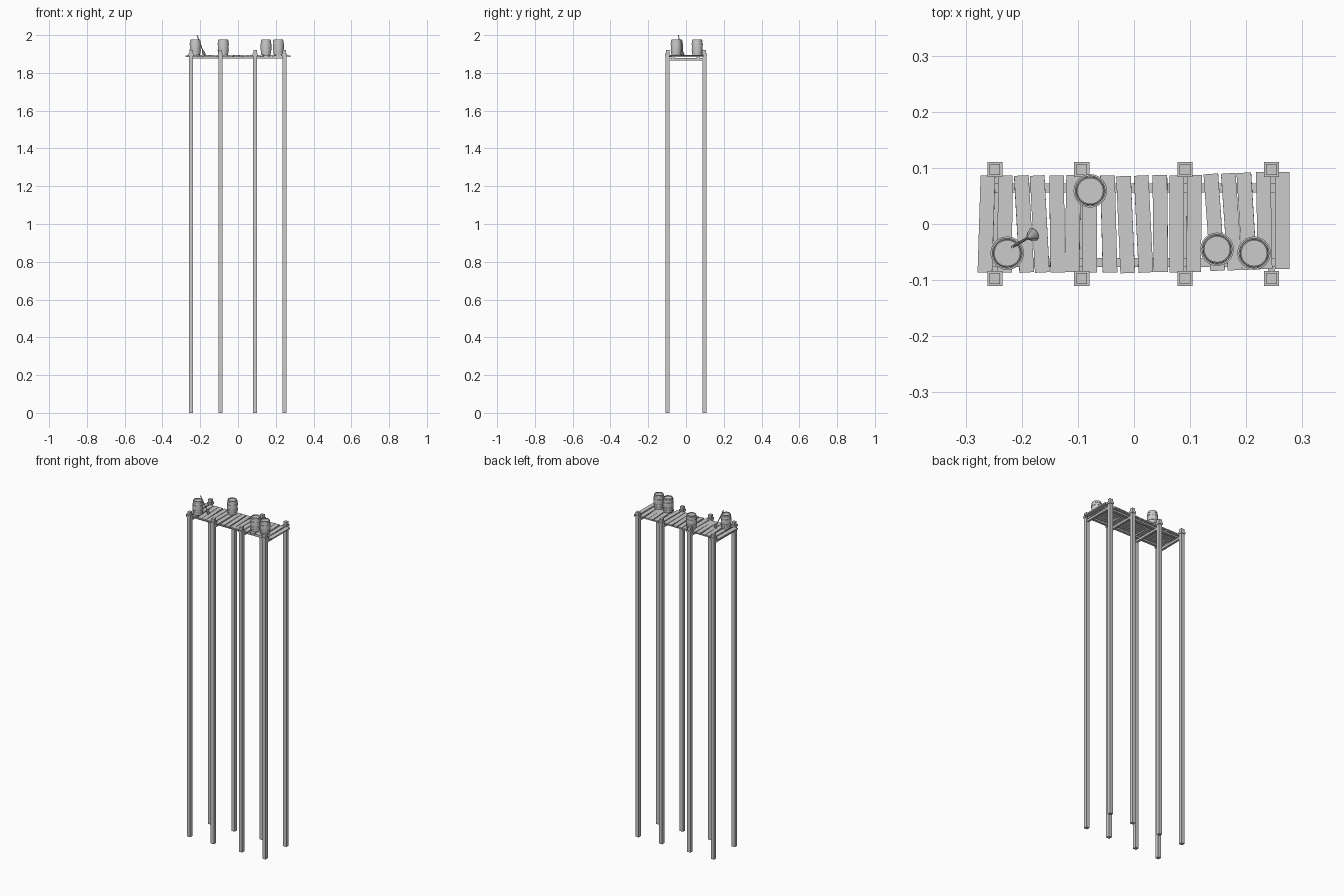
import bpy, bmesh, math
from mathutils import Vector, Matrix

if "Cube" in bpy.data.objects:
    bpy.data.objects.remove(bpy.data.objects["Cube"])

def finish(name, bm, smooth=False):
    me = bpy.data.meshes.new(name)
    bmesh.ops.recalc_face_normals(bm, faces=bm.faces)
    bm.to_mesh(me)
    bm.free()
    ob = bpy.data.objects.new(name, me)
    bpy.context.collection.objects.link(ob)
    if smooth:
        bpy.ops.object.select_all(action='DESELECT')
        ob.select_set(True)
        bpy.context.view_layer.objects.active = ob
        bpy.ops.object.shade_smooth_by_angle(angle=math.radians(35))
    return ob

def add_box(bm, centre, size, rot=Matrix()):
    m = Matrix.Translation(centre) @ rot @ Matrix.Diagonal((*size, 1))
    bmesh.ops.create_cube(bm, size=1, matrix=m)

def box(name, centre, size, rot=Matrix()):
    bm = bmesh.new()
    add_box(bm, centre, size, rot)
    return finish(name, bm)

def lathe(name, profile, sides, matrix, smooth=True):
    # rings of (radius, height), capped at both ends
    bm = bmesh.new()
    rings = [[bm.verts.new(matrix @ Vector((r * math.cos(a), r * math.sin(a), z)))
              for a in (2 * math.pi * i / sides for i in range(sides))] for r, z in profile]
    for lo, hi in zip(rings, rings[1:]):
        for i in range(sides):
            j = (i + 1) % sides
            bm.faces.new((lo[i], lo[j], hi[j], hi[i]))
    bm.faces.new(rings[0][::-1])
    bm.faces.new(rings[-1])
    return finish(name, bm, smooth)

POST_X = (-0.248, -0.093, 0.091, 0.245)
POST_Y = 0.097

# tall square posts with a collar and a narrower head
for i, x in enumerate(POST_X):
    for side, label in ((-1, "front"), (1, "back")):
        bm = bmesh.new()
        y = side * POST_Y
        add_box(bm, (x, y, 0.945), (0.021, 0.021, 1.89))
        add_box(bm, (x, y, 1.896), (0.027, 0.027, 0.012))
        add_box(bm, (x, y, 1.911), (0.019, 0.019, 0.018))
        finish(f"{label}_post_{i + 1}", bm)
    # cross beam joining each pair of posts
    box(f"cross_beam_{i + 1}", (x, 0, 1.871), (0.013, 0.18, 0.013))

# lengthwise stringers under the planks
for label, y in (("front", -0.069), ("back", 0.064)):
    box(f"{label}_stringer", (0, y, 1.881), (0.51, 0.016, 0.009))

# uneven deck planks: x, lean in degrees, y offset
planks = [(-0.263, -1.8, 0), (-0.230, -0.5, 0), (-0.196, 3.2, 0), (-0.168, 3, 0),
          (-0.137, 0.6, 0), (-0.109, -1, 0.001), (-0.079, 0, 0), (-0.045, 1.5, 0),
          (-0.015, 2.5, -0.001), (0.017, 2.8, 0), (0.047, 0.6, 0.001), (0.076, 0, 0),
          (0.107, -0.5, 0.001), (0.143, 4, 0.003), (0.174, 4, 0.004), (0.201, 3.5, 0.005),
          (0.232, 1, 0.006), (0.264, 0, 0.006)]
for i, (x, lean, dy) in enumerate(planks):
    rot = Matrix.Rotation(math.radians(lean), 4, 'Z') @ Matrix.Rotation(math.radians((i * 7 % 5 - 2) * 0.8), 4, 'Y')
    box(f"plank_{i + 1}", (x, dy, 1.8895), (0.026, 0.173, 0.008), rot)

# barrels with hoops and a recessed lid
barrel = [(0.0245, 0), (0.0265, 0.015), (0.0285, 0.033), (0.0285, 0.049), (0.0265, 0.067),
          (0.0245, 0.082), (0.0225, 0.082), (0.0225, 0.077)]
hoops = [(0.010, 0.0275), (0.026, 0.0298), (0.056, 0.0298), (0.072, 0.0275)]
for i, (x, y) in enumerate([(-0.226, -0.052), (-0.078, 0.059), (0.148, -0.045), (0.214, -0.052)]):
    base = Matrix.Translation((x, y, 1.8955))
    lathe(f"barrel_{i + 1}", barrel, 24, base)
    for j, (z, r) in enumerate(hoops):
        lathe(f"barrel_{i + 1}_hoop_{j + 1}", [(r, z - 0.003), (r, z + 0.003)], 24, base)

# broom leaning on the first barrel
foot, tip = Vector((-0.178, -0.018, 1.895)), Vector((-0.217, -0.041, 2.0))
axis = tip - foot
lean = Matrix.Translation(foot) @ axis.to_track_quat('Z', 'Y').to_matrix().to_4x4()
lathe("broom_handle", [(0.0025, 0.025), (0.0025, axis.length)], 8, lean)
lathe("broom_bristles", [(0.012, 0.002), (0.010, 0.015), (0.0045, 0.030), (0.003, 0.034)], 10,
      lean @ Matrix.Diagonal((1, 0.7, 1, 1)))
